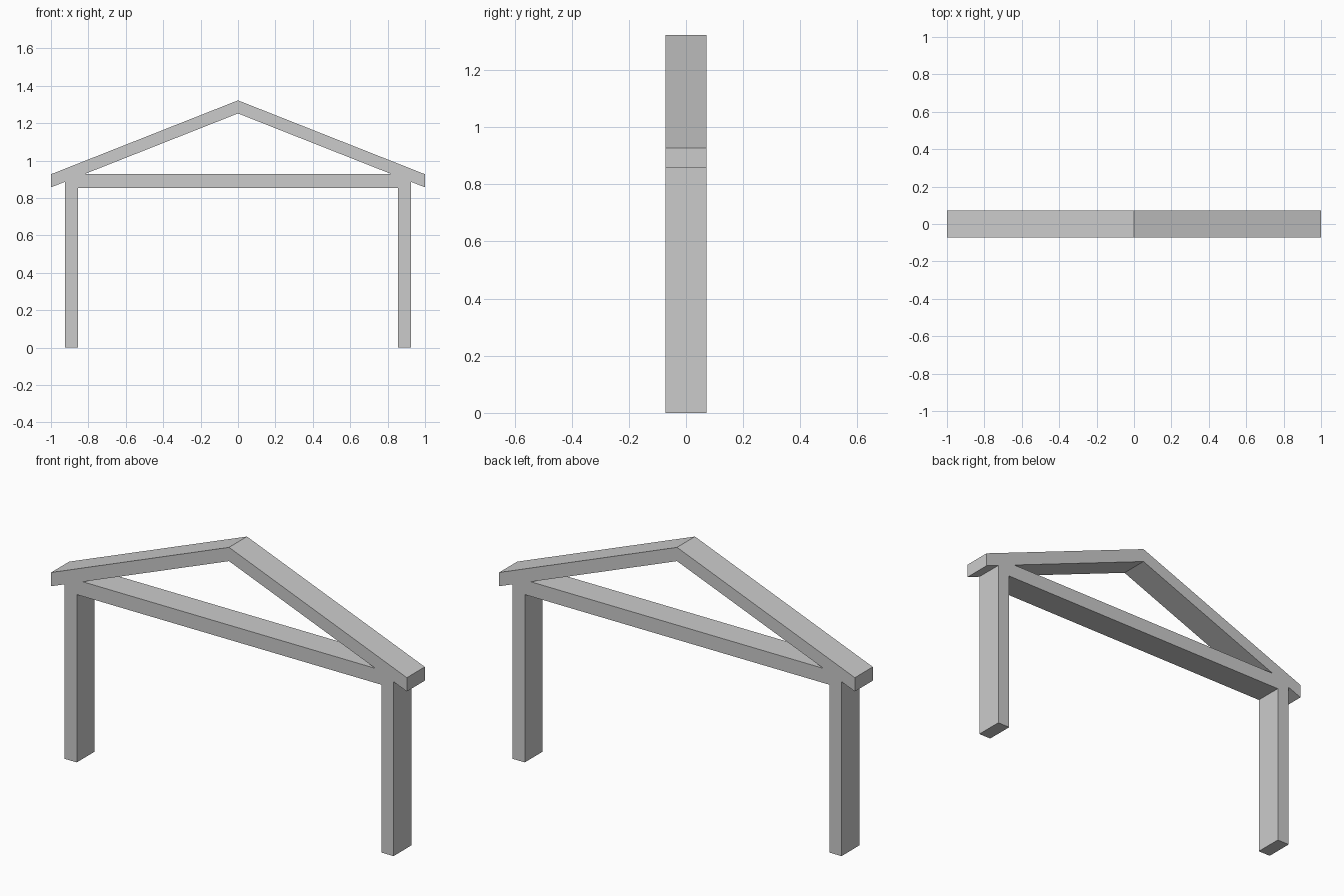
import bpy
import bmesh

if "Cube" in bpy.data.objects:
    bpy.data.objects.remove(bpy.data.objects["Cube"])

DEPTH = 0.144
PEAK, EAVE, RAFTER = 1.322, 0.927, 0.07      # roof line and rafter thickness
POST_OUT, POST_IN = 0.925, 0.856
BEAM_TOP, BEAM_BOTTOM = 0.927, 0.853
SLOPE = PEAK - EAVE


def underside(x):
    return PEAK - RAFTER - SLOPE * x


# Corner points of the right half of the frame, seen from the front
corner_x = (PEAK - RAFTER - BEAM_TOP) / SLOPE
points = {
    "ridge": (0, PEAK), "ridge_under": (0, underside(0)),
    "eave": (1, EAVE), "eave_under": (1, underside(1)),
    "post_top": (POST_OUT, underside(POST_OUT)),
    "foot_out": (POST_OUT, 0), "foot_in": (POST_IN, 0),
    "knee": (POST_IN, BEAM_BOTTOM), "inner_corner": (corner_x, BEAM_TOP),
    "beam_under": (0, BEAM_BOTTOM), "beam_over": (0, BEAM_TOP),
}
rafter = ("ridge", "ridge_under", "inner_corner", "post_top", "eave_under", "eave")
beam = ("beam_over", "beam_under", "knee", "inner_corner")
post = ("inner_corner", "knee", "foot_in", "foot_out", "post_top")

# Rafter, tie beam and post share edges so the frame is one continuous solid
bm = bmesh.new()
verts = {name: bm.verts.new((x, 0, z)) for name, (x, z) in points.items()}
for part in (rafter, beam, post):
    bm.faces.new([verts[name] for name in part])
mesh = bpy.data.meshes.new("gable_frame")
bm.to_mesh(mesh)
bm.free()
frame = bpy.data.objects.new("gable_frame", mesh)
bpy.context.collection.objects.link(frame)

# Mirror to the left half, then thicken front to back
mirror = frame.modifiers.new("left_half", "MIRROR")
mirror.use_axis[0] = True
mirror.use_clip = True
solid = frame.modifiers.new("depth", "SOLIDIFY")
solid.thickness = DEPTH
solid.offset = 0
